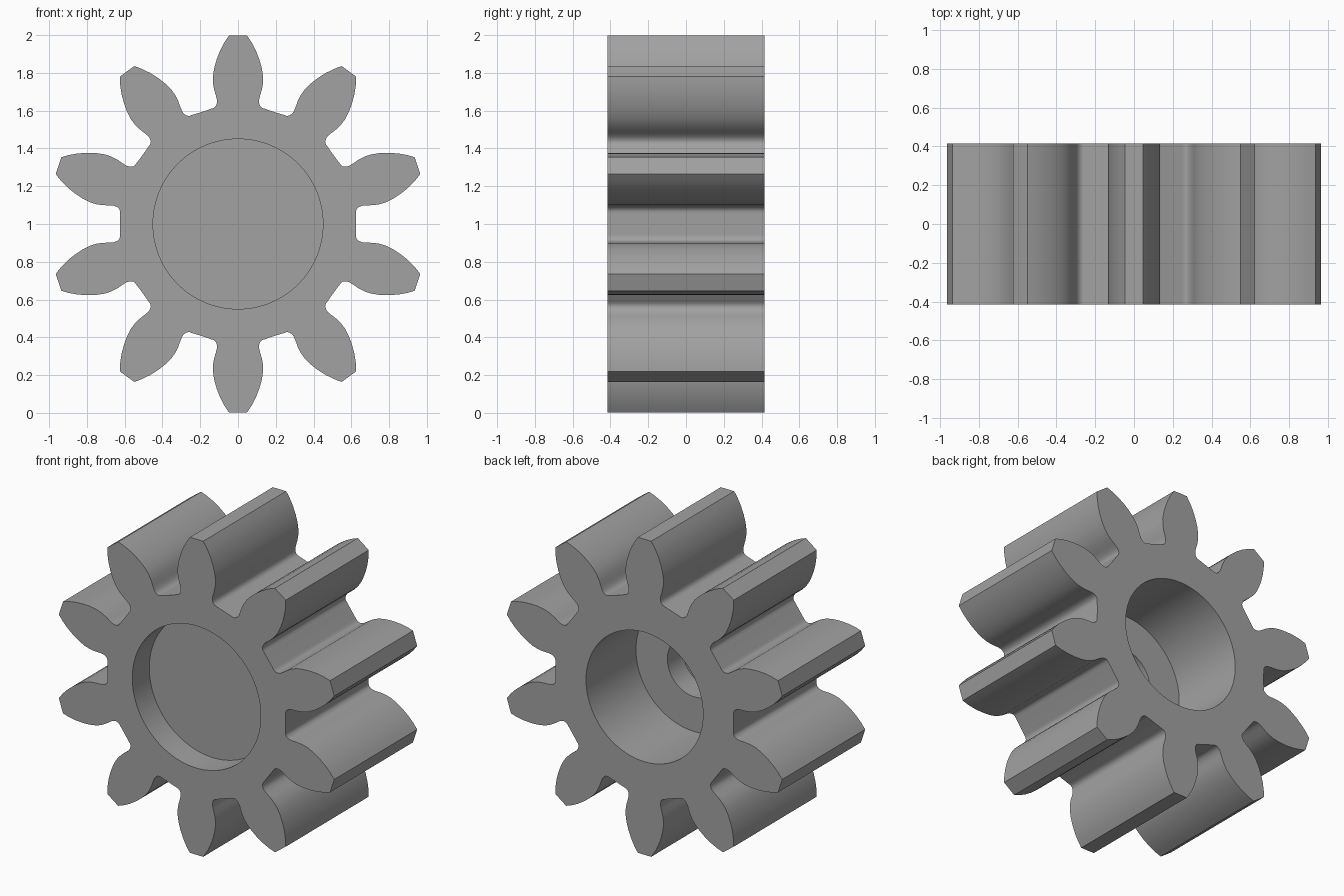
import bpy, bmesh, math

if "Cube" in bpy.data.objects:
    bpy.data.objects.remove(bpy.data.objects["Cube"])

TEETH, HALF = 10, 0.415

steel = bpy.data.materials.new("grey_metal")
steel.diffuse_color = (0.36, 0.36, 0.36, 1)
steel.use_nodes = True
steel.node_tree.nodes["Principled BSDF"].inputs["Base Color"].default_value = steel.diffuse_color

# Right half of one tooth, tip to valley middle (sideways, outward)
flank = [(0.047, 0.999), (0.072, 0.962), (0.094, 0.92), (0.113, 0.872),
         (0.126, 0.825), (0.133, 0.78), (0.132, 0.745), (0.126, 0.71),
         (0.117, 0.68), (0.111, 0.655), (0.112, 0.638), (0.118, 0.623),
         (0.129, 0.614), (0.143, 0.610), (0.165, 0.602)]
tooth = [(-x, r) for x, r in reversed(flank)] + flank

# Gear body: tooth repeated round the y axis, then extruded along y
bm = bmesh.new()
ring = []
for i in range(TEETH):
    a = 2 * math.pi * i / TEETH
    c, s = math.cos(a), math.sin(a)
    for x, r in tooth:
        ring.append(bm.verts.new((x * c + r * s, -HALF, 1 + r * c - x * s)))
cap = bm.faces.new(ring)
ext = bmesh.ops.extrude_face_region(bm, geom=[cap])
for v in ext["geom"]:
    if isinstance(v, bmesh.types.BMVert):
        v.co.y = HALF
bmesh.ops.recalc_face_normals(bm, faces=bm.faces)
mesh = bpy.data.meshes.new("gear")
bm.to_mesh(mesh)
bm.free()
gear = bpy.data.objects.new("gear", mesh)
bpy.context.collection.objects.link(gear)
mesh.materials.append(steel)


def bore(name, radius, y0, y1):
    """Cut a round hole along y between y0 and y1."""
    bpy.ops.mesh.primitive_cylinder_add(
        vertices=96, radius=radius, depth=y1 - y0,
        location=(0, (y0 + y1) / 2, 1), rotation=(math.pi / 2, 0, 0))
    cutter = bpy.context.object
    cutter.name = name
    cutter.hide_render = True
    cutter.data.materials.append(steel)
    mod = gear.modifiers.new(name, 'BOOLEAN')
    mod.operation, mod.solver, mod.object = 'DIFFERENCE', 'EXACT', cutter
    bpy.context.view_layer.objects.active = gear
    bpy.ops.object.modifier_apply(modifier=name)
    bpy.data.objects.remove(cutter)


bore("front_recess", 0.45, -HALF - 0.1, -0.245)
bore("back_bore", 0.41, -0.085, HALF + 0.1)
bore("inner_hole", 0.19, -0.237, 0.0)

# Smooth flanks and bores, crisp rims and tooth tips
bpy.ops.object.select_all(action='DESELECT')
gear.select_set(True)
bpy.context.view_layer.objects.active = gear
bpy.ops.object.shade_smooth_by_angle(angle=math.radians(30))
